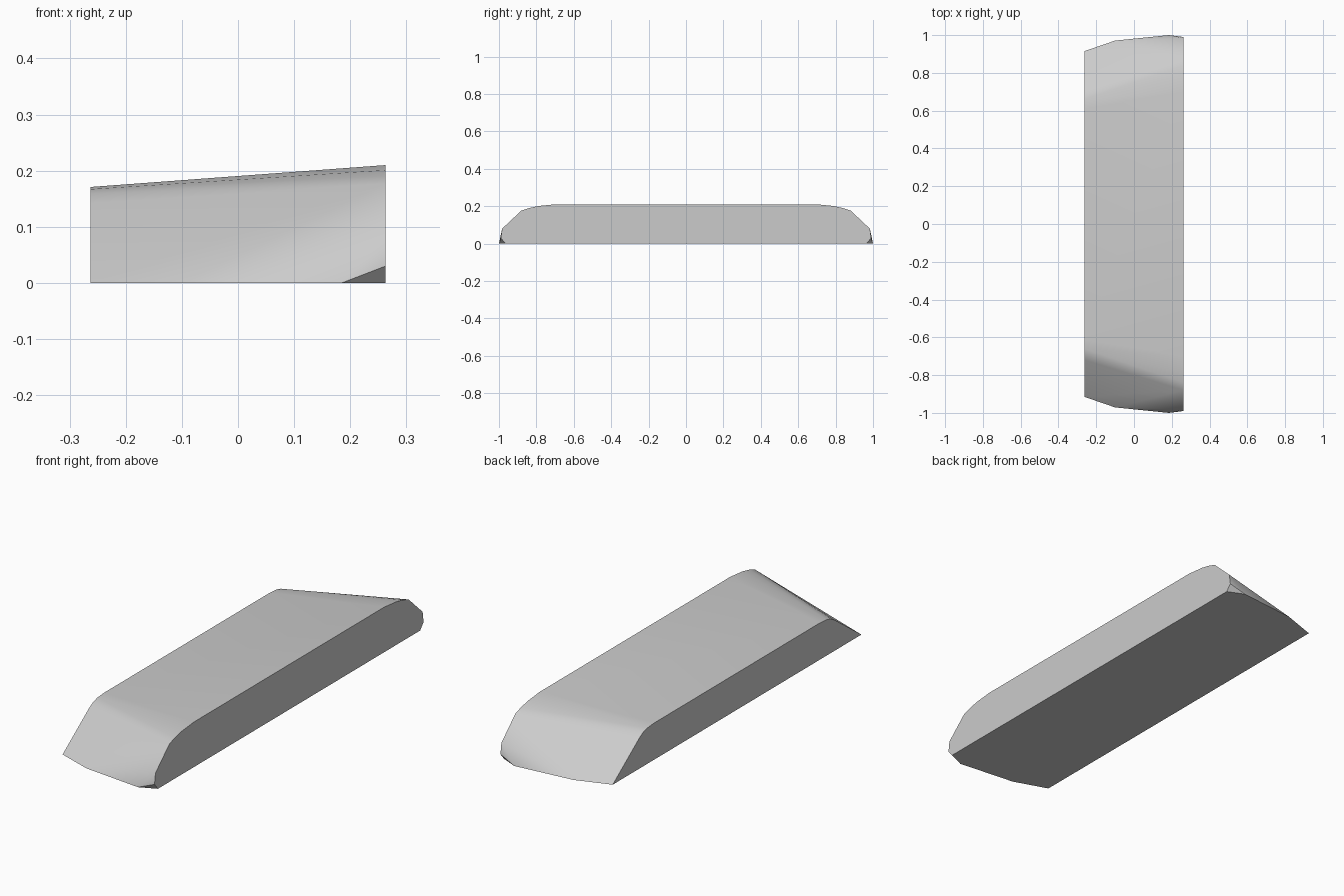
import bpy
import bmesh
import math

# Remove the default cube
cube = bpy.data.objects.get("Cube")
if cube:
    bpy.data.objects.remove(cube, do_unlink=True)

# Plain grey material
GREY = (0.6, 0.6, 0.6, 1.0)
grey = bpy.data.materials.new("plain_grey")
grey.use_nodes = True
grey.diffuse_color = GREY
grey.node_tree.nodes["Principled BSDF"].inputs["Base Color"].default_value = GREY

HALF_WIDTH = 0.263

# Half profiles (y, z) of the two long sides, from the base to the top
tall_profile = [(0.965, 0), (0.99, 0.03), (0.983, 0.08), (0.88, 0.177),
                (0.84, 0.19), (0.79, 0.201), (0.7, 0.21)]
low_profile = [(0.915, 0), (0.72, 0.142), (0.69, 0.159), (0.66, 0.167), (0.61, 0.171)]
# Bowed ends of the base (x, y)
base_bow = [(-0.1, 0.971), (0.185, 1.0)]

half = [(HALF_WIDTH, y, z) for y, z in tall_profile]
half += [(-HALF_WIDTH, y, z) for y, z in low_profile]
half += [(x, y, 0) for x, y in base_bow]

# Wedge slab: skin the profiles mirrored front to back
bm = bmesh.new()
for x, y, z in half:
    for side in (-1, 1):
        bm.verts.new((x, side * y, z))
bmesh.ops.convex_hull(bm, input=bm.verts[:])
bmesh.ops.dissolve_limit(bm, angle_limit=math.radians(0.3),
                         verts=bm.verts[:], edges=bm.edges[:])
bmesh.ops.recalc_face_normals(bm, faces=bm.faces[:])

mesh = bpy.data.meshes.new("wedge_slab")
bm.to_mesh(mesh)
bm.free()
mesh.materials.append(grey)
slab = bpy.data.objects.new("wedge_slab", mesh)
bpy.context.collection.objects.link(slab)

# Soft rounded ends, crisp side and base edges
bpy.ops.object.select_all(action='DESELECT')
slab.select_set(True)
bpy.context.view_layer.objects.active = slab
bpy.ops.object.shade_smooth_by_angle(angle=math.radians(35))
